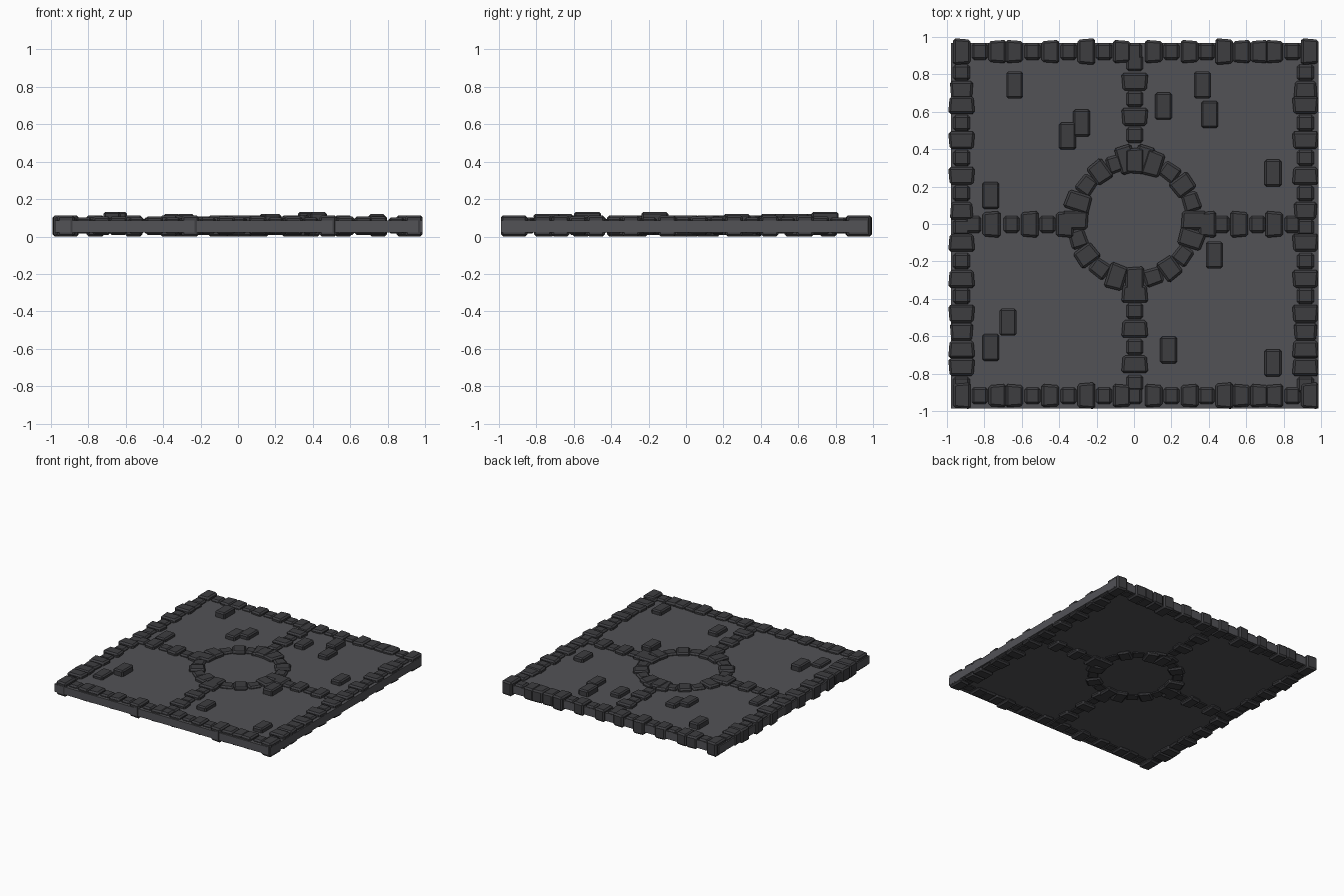
import bpy, bmesh, math, random
from mathutils import Vector, Matrix

if "Cube" in bpy.data.objects:
    bpy.data.objects.remove(bpy.data.objects["Cube"])

random.seed(4)


def material(name, value):
    m = bpy.data.materials.new(name)
    m.diffuse_color = (value, value, value * 1.1, 1)
    m.use_nodes = True
    m.node_tree.nodes["Principled BSDF"].inputs["Base Color"].default_value = m.diffuse_color
    return m


STONE = material("slab_stone", 0.085)
BRICK = material("brick_stone", 0.047)


def add_brick(bm, cx, cy, along, across, angle=0, z0=0.01, z1=0.108, taper=0.0, bevel=0.012):
    """Chamfered block; 'along' is its run length, 'across' its depth, one end tapered."""
    part = bmesh.new()
    bmesh.ops.create_cube(part, size=1)
    for v in part.verts:
        v.co.y *= across * (1 + taper * v.co.x)
        v.co.x *= along
        v.co.z = z1 if v.co.z > 0 else z0
    bmesh.ops.bevel(part, geom=part.edges[:], offset=bevel, segments=1,
                    profile=0.5, affect='EDGES')
    part.transform(Matrix.Translation((cx, cy, 0)) @ Matrix.Rotation(angle, 4, 'Z'))
    tmp = bpy.data.meshes.new("tmp")
    part.to_mesh(tmp)
    part.free()
    bm.from_mesh(tmp)
    bpy.data.meshes.remove(tmp)


def finish(bm, name, mat):
    me = bpy.data.meshes.new(name)
    bm.to_mesh(me)
    bm.free()
    me.materials.append(mat)
    ob = bpy.data.objects.new(name, me)
    bpy.context.collection.objects.link(ob)
    return ob


# Brick sizes: S small, M medium, B big -> (depth, z0, z1)
SIZES = {'S': (0.09, 0.016, 0.103), 'M': (0.118, 0.008, 0.108), 'B': (0.135, 0.0, 0.113)}


def row(name, centre, spec, vertical, length=0.094):
    """Line of bricks: spec is a list of (position, size letter)."""
    bm = bmesh.new()
    for i, (p, s) in enumerate(spec):
        depth, z0, z1 = SIZES[s]
        taper = 0 if s == 'S' else random.choice((-0.12, 0.12))
        x, y = (centre, p) if vertical else (p, centre)
        add_brick(bm, x, y, length - (0.01 if s == 'S' else 0), depth,
                  math.pi / 2 if vertical else 0, z0, z1, taper)
    return finish(bm, name, BRICK)


# Base slab
bm = bmesh.new()
bmesh.ops.create_cube(bm, size=1)
for v in bm.verts:
    v.co = Vector((v.co.x * 1.965 + 0.005, v.co.y * 1.955 - 0.01, 0.085 if v.co.z > 0 else 0.022))
finish(bm, "floor_slab", STONE)

# Border rows front and back
xs = [-0.92, -0.825, -0.73, -0.64, -0.543, -0.447, -0.35, -0.255, -0.16, -0.065, 0.0, 0.105,
      0.2, 0.297, 0.388, 0.482, 0.575, 0.67, 0.75, 0.847, 0.94]
letters = "BSMMSMSBSMSMSMSBMMMSB"
for nm, y in (("back_border", 0.922), ("front_border", -0.918)):
    row(nm, y, list(zip(xs, letters)), False)

# Border columns left and right
ys = [0.81, 0.717, 0.636, 0.54, 0.447, 0.353, 0.257, 0.165, 0.07, -0.017, -0.1, -0.198, -0.294,
      -0.385, -0.48, -0.577, -0.67, -0.765, -0.86]
letters = "SMBSBSBSMSBSBSBMBBS"
for nm, x in (("left_border", -0.922), ("right_border", 0.917)):
    row(nm, x, list(zip(ys, letters)), True)

# Cross arms leading to the ring
row("back_arm", 0.004, list(zip([0.86, 0.76, 0.668, 0.572, 0.476], "SBSBS")), True)
row("front_arm", 0.004, list(zip([-0.374, -0.465, -0.561, -0.657, -0.75, -0.85], "BSBSBS")), True)
row("left_arm", -0.002, list(zip([-0.86, -0.762, -0.655, -0.558, -0.462, -0.37], "SBSBSB")), False)
row("right_arm", -0.002, list(zip([0.392, 0.468, 0.563, 0.66, 0.75, 0.847], "BSBSBS")), False)

# Central ring of bricks
bm = bmesh.new()
N = 20
for i in range(N):
    a = math.pi / 2 + 2 * math.pi * i / N
    depth, z0, z1 = SIZES["BSMSB"[i % 5]]
    add_brick(bm, 0.004 + 0.318 * math.cos(a), 0.02 + 0.318 * math.sin(a), 0.1, depth,
              a + math.pi / 2, z0, z1, random.choice((-0.1, 0.1)))
# paired tilted bricks where the back arm meets the ring
for s in (-1, 1):
    add_brick(bm, 0.004 + s * 0.045, 0.345, 0.095, 0.15, -s * 0.3)
finish(bm, "ring_bricks", BRICK)

# Loose raised pavers
pavers = [(-0.638, 0.743, 0.132), (-0.28, 0.54, 0.12), (-0.355, 0.47, 0.12), (0.158, 0.63, 0.12),
          (0.366, 0.743, 0.132), (0.405, 0.585, 0.12), (-0.766, 0.153, 0.112), (0.743, 0.272, 0.12),
          (0.43, -0.166, 0.13), (-0.674, -0.525, 0.132), (-0.766, -0.66, 0.112),
          (0.185, -0.674, 0.12), (0.743, -0.743, 0.12)]
bm = bmesh.new()
for x, y, top in pavers:
    add_brick(bm, x, y, 0.09, 0.144, 0, 0.05, top, bevel=0.01)
finish(bm, "loose_pavers", BRICK)
